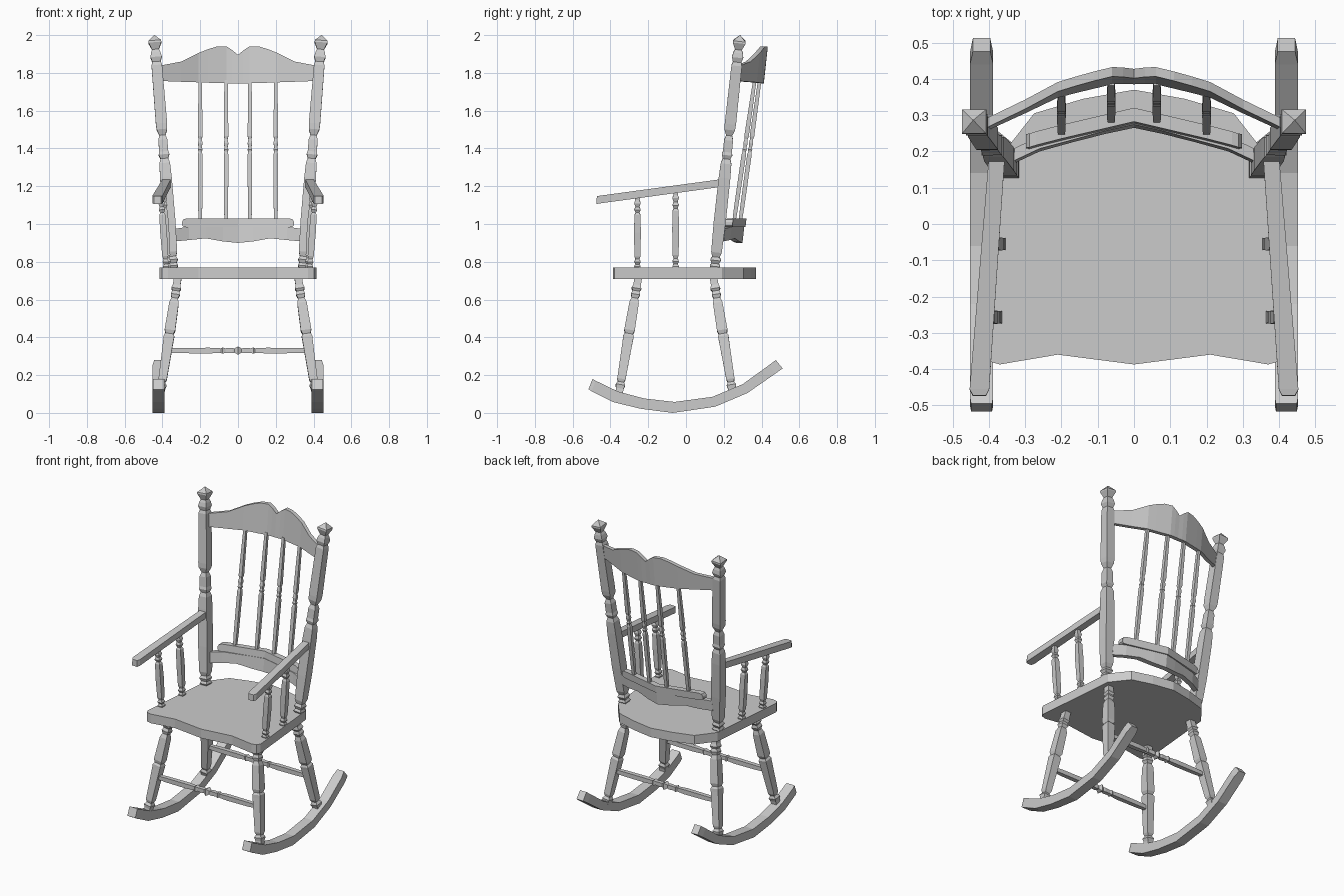
import bpy, bmesh
from mathutils import Vector


def loft(name, rings, mirror=False):
    """Skin a list of equal-length rings, cap both ends, optionally mirror across x."""
    bm = bmesh.new()
    rows = [[bm.verts.new(p) for p in ring] for ring in rings]
    n = len(rows[0])
    for a, b in zip(rows, rows[1:]):
        for i in range(n):
            j = (i + 1) % n
            bm.faces.new((a[i], a[j], b[j], b[i]))
    bm.faces.new(rows[0])
    bm.faces.new(rows[-1])
    bmesh.ops.recalc_face_normals(bm, faces=bm.faces)
    me = bpy.data.meshes.new(name)
    bm.to_mesh(me)
    bm.free()
    ob = bpy.data.objects.new(name, me)
    bpy.context.collection.objects.link(ob)
    if mirror:
        m = ob.modifiers.new("Mirror", 'MIRROR')
        m.use_mirror_merge = False
    return ob


def turned(name, p0, p1, profile, mirror=True):
    """Square-section turned part from p0 to p1; profile = (fraction, half width)."""
    p0, p1 = Vector(p0), Vector(p1)
    d = (p1 - p0).normalized()
    ref = Vector((0, 0, 1)) if abs(d.x) > 0.9 else Vector((1, 0, 0))
    u = (ref - d * ref.dot(d)).normalized()
    v = d.cross(u)
    rings = [[p0.lerp(p1, t) + u * (a * r) + v * (b * r)
              for a, b in ((1, 1), (-1, 1), (-1, -1), (1, -1))] for t, r in profile]
    return loft(name, rings, mirror)


def curved_rail(name, half, depth, lean):
    """Bowed back rail; half = (x, front y, bottom z, top z) from centre to end."""
    full = [(-x, y, b, t) for x, y, b, t in reversed(half[1:])] + half
    return loft(name, [[(x, y, b), (x, y + depth, b),
                        (x, y + depth + lean * (t - b), t),
                        (x, y + lean * (t - b), t)] for x, y, b, t in full])


# Rockers: (top y, top z, bottom y, bottom z, half width)
rocker = [(-.495, .18, -.516, .125, .029), (-.478, .17, -.50, .115, .032),
          (-.36, .113, -.385, .057, .032), (-.22, .076, -.24, .022, .032),
          (-.06, .058, -.07, .0, .032), (.14, .085, .155, .033, .032),
          (.30, .152, .325, .105, .032), (.44, .253, .473, .208, .032),
          (.475, .28, .512, .235, .024)]
loft("rocker", [[(.42 - w, ty, tz), (.42 + w, ty, tz), (.42 + w, by, bz), (.42 - w, by, bz)]
                for ty, tz, by, bz, w in rocker], True)

# Legs
leg = [(0, .02), (.07, .02), (.1, .026), (.12, .018), (.15, .024), (.18, .017), (.22, .025),
       (.45, .028), (.48, .021), (.5, .028), (.53, .027), (.86, .022), (.885, .016),
       (.91, .025), (.94, .02), (1, .02)]
turned("front_leg", (.318, -.252, .72), (.412, -.357, .09), leg)
turned("back_leg", (.318, .145, .72), (.412, .25, .09), leg)

# Cross stretchers between the legs
bar = [(0, .011), (.1, .014), (.3, .015), (.38, .012), (.39, .017), (.41, .012), (.46, .014),
       (.475, .011), (.5, .022), (.525, .011), (.54, .014), (.59, .012), (.61, .017),
       (.62, .012), (.7, .015), (.9, .014), (1, .011)]
for name, y in (("front_stretcher", -.317), ("back_stretcher", .211)):
    turned(name, (-.375, y, .33), (.375, y, .33), bar, False)

# Seat slab with wavy front edge and bowed back
edge = [(.21, -.36), (.37, -.387), (.402, -.378), (.415, -.355), (.365, .19),
        (.275, .305), (.14, .345)]
outline = [(0, -.387)] + edge + [(0, .37)] + [(-x, y) for x, y in reversed(edge)]
loft("seat", [[(x, y, z) for x, y in outline] for z in (.71, .77)])

# Back posts with pointed finials
post = [(0, .02), (.01, .027), (.022, .02), (.036, .028), (.05, .02), (.07, .028), (.2, .032),
        (.39, .031), (.45, .028), (.47, .02), (.487, .028), (.50, .024), (.55, .024),
        (.57, .016), (.595, .028), (.62, .03), (.87, .028), (.885, .022), (.905, .03),
        (.925, .025), (.938, .018), (.967, .034), (.975, .033), (1, .001)]
turned("back_post", (.343, .152, .765), (.443, .286, 2.0), post)

# Crest rail and lower back rail with its ledge
curved_rail("crest_rail", [(0, .385, 1.745, 1.895), (.03, .386, 1.745, 1.92),
                           (.06, .385, 1.745, 1.94), (.11, .373, 1.746, 1.94),
                           (.16, .361, 1.748, 1.925), (.21, .348, 1.75, 1.905),
                           (.3, .305, 1.753, 1.86), (.405, .257, 1.757, 1.84)], .026, .11)
curved_rail("lower_rail", [(0, .265, .9, .985), (.08, .248, .908, .985), (.17, .225, .924, .985),
                           (.26, .2, .915, .985), (.335, .165, .908, .975)], .034, .11)
curved_rail("rail_ledge", [(0, .277, .983, 1.03), (.2, .23, .983, 1.03), (.27, .212, .983, 1.03),
                           (.288, .207, .985, 1.025), (.297, .208, .993, 1.01)], .038, .11)

# Back spindles
spindle = [(0, .009), (.1, .011), (.47, .012), (.49, .008), (.505, .012), (.52, .008), (.55, .012),
           (.58, .008), (.6, .012), (.9, .01), (1, .009)]
turned("inner_back_spindle", (.063, .288, 1.02), (.063, .39, 1.76), spindle)
turned("outer_back_spindle", (.2, .255, 1.02), (.2, .364, 1.76), spindle)

# Armrests: (centre x, y, top z, half width)
arm = [(.426, -.472, 1.147, .018), (.426, -.455, 1.15, .027), (.378, .185, 1.237, .022)]
loft("armrest", [[(x - w, y, z), (x + w, y, z), (x + w, y - .002, z - .041),
                  (x - w, y - .002, z - .041)] for x, y, z, w in arm], True)

# Arm spindles
prop = [(0, .014), (.04, .017), (.07, .011), (.1, .017), (.14, .011), (.18, .016), (.5, .018),
        (.74, .016), (.77, .01), (.81, .017), (.85, .011), (.9, .017), (.94, .012), (1, .013)]
turned("front_arm_spindle", (.38, -.257, .76), (.408, -.257, 1.15), prop)
turned("rear_arm_spindle", (.37, -.055, .76), (.395, -.055, 1.18), prop)
